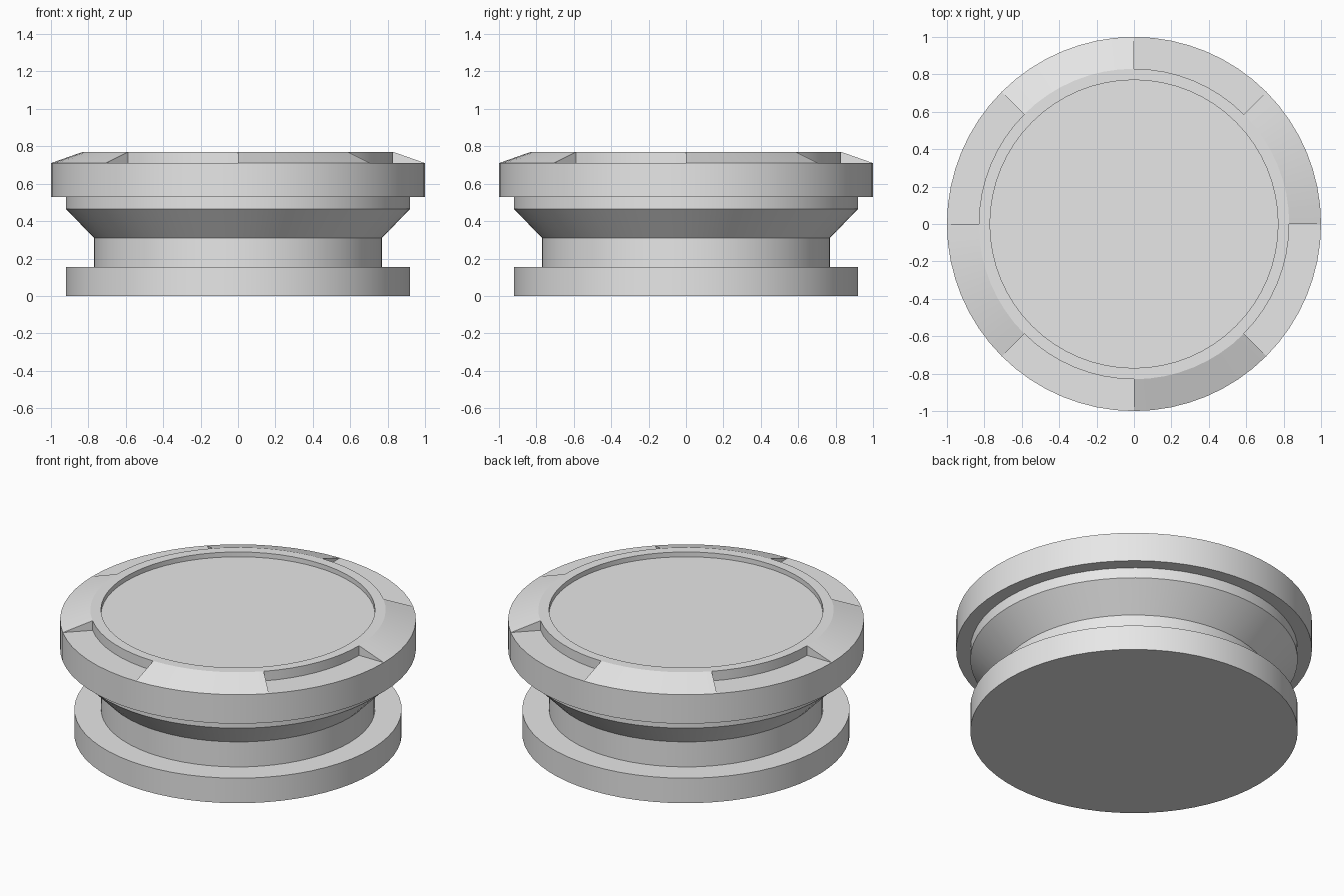
import bpy, bmesh
from math import sin, cos, radians, tau

cube = bpy.data.objects.get("Cube")
if cube:
    bpy.data.objects.remove(cube, do_unlink=True)

SEGMENTS = 64
SECTOR = SEGMENTS // 8
RIM_R, CROWN_R, BASE_R, NECK_R = 1.0, 0.83, 0.92, 0.77
TOP_Z, LEDGE_Z, FLOOR_Z = 0.77, 0.71, 0.74

grey = bpy.data.materials.new("plain grey")
grey.use_nodes = True
colour = (0.8, 0.8, 0.8, 1)
grey.diffuse_color = colour
grey.node_tree.nodes["Principled BSDF"].inputs["Base Color"].default_value = colour


def point(bm, r, z, step):
    a = tau * step / SEGMENTS
    return bm.verts.new((r * cos(a), r * sin(a), z))


def lathe(bm, profile, first=0, count=SEGMENTS):
    """Turn a profile of (radius, height) pairs over a run of segments."""
    for s in range(first, first + count):
        for (r0, z0), (r1, z1) in zip(profile, profile[1:]):
            bm.faces.new([point(bm, r0, z0, s), point(bm, r0, z0, s + 1),
                          point(bm, r1, z1, s + 1), point(bm, r1, z1, s)])


def disc(bm, r, z):
    bm.faces.new([point(bm, r, z, s) for s in range(SEGMENTS)])


bm = bmesh.new()

# Base, neck, flare and outer rim wall
lathe(bm, [(BASE_R, 0), (BASE_R, 0.155), (NECK_R, 0.155), (NECK_R, 0.31),
           (BASE_R, 0.465), (BASE_R, 0.53), (RIM_R, 0.53), (RIM_R, LEDGE_Z)])
disc(bm, BASE_R, 0)

# Raised ring around the shallow recess
lathe(bm, [(CROWN_R, TOP_Z), (NECK_R, TOP_Z), (NECK_R, FLOOR_Z)])
disc(bm, NECK_R, FLOOR_Z)

# Rim top: sloped sectors alternating with stepped ledges
slope = [(RIM_R, LEDGE_Z), (CROWN_R, TOP_Z)]
ledge = [(RIM_R, LEDGE_Z), (CROWN_R, LEDGE_Z), (CROWN_R, TOP_Z)]
for k in range(8):
    lathe(bm, ledge if k % 2 else slope, k * SECTOR, SECTOR)
    bm.faces.new([point(bm, r, z, k * SECTOR) for r, z in ledge])

bmesh.ops.remove_doubles(bm, verts=bm.verts, dist=0.0001)
bmesh.ops.recalc_face_normals(bm, faces=bm.faces)
mesh = bpy.data.meshes.new("notched_disc_body")
bm.to_mesh(mesh)
bm.free()
mesh.materials.append(grey)

body = bpy.data.objects.new("notched_disc_body", mesh)
bpy.context.collection.objects.link(body)
bpy.ops.object.select_all(action="DESELECT")
body.select_set(True)
bpy.context.view_layer.objects.active = body
bpy.ops.object.shade_smooth_by_angle(angle=radians(15))
